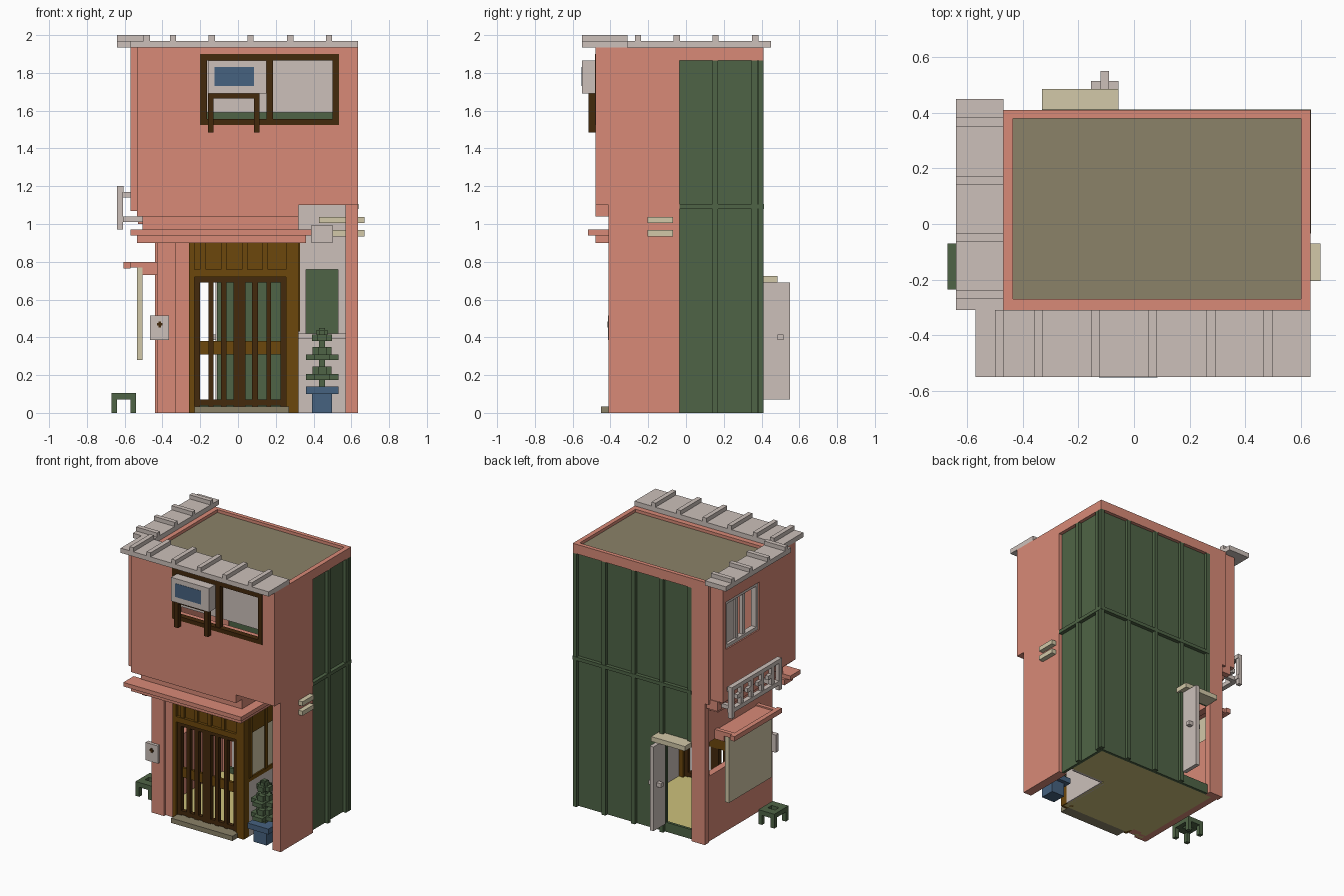
import bpy, bmesh
from mathutils import Vector

cube = bpy.data.objects.get("Cube")
if cube:
    bpy.data.objects.remove(cube, do_unlink=True)


def material(name, hex_code):
    lin = []
    for i in (0, 2, 4):
        c = int(hex_code[i:i + 2], 16) / 255
        lin.append(c / 12.92 if c <= 0.04045 else ((c + 0.055) / 1.055) ** 2.4)
    m = bpy.data.materials.new(name)
    m.use_nodes = True
    m.diffuse_color = (*lin, 1)
    m.node_tree.nodes["Principled BSDF"].inputs["Base Color"].default_value = (*lin, 1)
    return m


SALMON = material("salmon plaster", "D88A77")
GRAY = material("warm gray", "CCC0BA")
GREEN = material("dark green", "4F6446")
BLUE = material("slate blue", "466280")
BROWN = material("brown wood", "6C470C")
DARK = material("dark wood", "44290C")
CREAM = material("cream", "D2C8A8")
OLIVE = material("olive stone", "8B8268")
YELLOW = material("straw floor", "CDC17B")


def boxes(name, mat, items):
    """One object made of boxes, each given as x0, x1, y0, y1, z0, z1."""
    bm = bmesh.new()
    for x0, x1, y0, y1, z0, z1 in items:
        vs = bmesh.ops.create_cube(bm, size=1)["verts"]
        size = Vector((x1 - x0, y1 - y0, z1 - z0))
        mid = Vector((x0 + x1, y0 + y1, z0 + z1)) / 2
        for v in vs:
            v.co = v.co * size + mid
    me = bpy.data.meshes.new(name)
    bm.to_mesh(me)
    bm.free()
    me.materials.append(mat)
    ob = bpy.data.objects.new(name, me)
    bpy.context.collection.objects.link(ob)


def ring(axis, d0, d1, outer, hole):
    """Four boxes around a rectangular hole; rectangles are u0, u1, z0, z1."""
    a, b, c, d = outer
    e, f, g, h = hole
    rects = [(a, e, c, d), (f, b, c, d), (e, f, c, g), (e, f, h, d)]
    rects = [r for r in rects if r[1] - r[0] > 1e-4 and r[3] - r[2] > 1e-4]
    if axis == "y":
        return [(r[0], r[1], d0, d1, r[2], r[3]) for r in rects]
    return [(d0, d1, r[0], r[1], r[2], r[3]) for r in rects]


# Upper storey walls, jettied to the front and to the right side
boxes("upper_front_wall", SALMON,
      ring("y", -0.48, -0.44, (-0.535, 0.635, 1.10, 1.935), (-0.20, 0.535, 1.525, 1.90))
      + ring("y", -0.44, -0.40, (-0.535, 0.635, 1.10, 1.935), (-0.18, 0.515, 1.55, 1.88))
      + [(-0.535, 0.32, -0.48, -0.40, 1.04, 1.10)])
boxes("upper_side_wall", SALMON,
      ring("x", -0.57, -0.51, (-0.46, 0.385, 1.07, 1.935), (-0.04, 0.35, 1.45, 1.80)))
boxes("upper_floor", SALMON, [(-0.535, 0.32, -0.40, 0.36, 1.04, 1.08),
                              (0.32, 0.59, -0.40, 0.36, 1.10, 1.13)])
boxes("floor_beam", SALMON, [(-0.505, 0.32, -0.41, -0.35, 0.97, 1.04),
                             (-0.505, -0.43, -0.35, 0.35, 0.97, 1.04)])

# Lower walls and corner posts
boxes("left_wall", SALMON, [(0.57, 0.635, -0.41, -0.035, 0, 1.13),
                            (0.60, 0.635, -0.40, -0.035, 1.13, 1.935),
                            (0.60, 0.635, -0.035, 0.41, 1.865, 1.935)])
boxes("back_corner_post", SALMON, [(-0.44, -0.33, 0.36, 0.41, 0, 1.04),
                                   (-0.47, -0.33, 0.36, 0.41, 1.04, 1.865),
                                   (-0.53, -0.44, 0.345, 0.39, 1.0, 1.07),
                                   (-0.53, -0.47, 0.36, 0.385, 1.07, 1.935)])
boxes("lower_side_wall", SALMON,
      ring("x", -0.43, -0.38, (-0.385, 0.37, 0, 1.04), (-0.22, 0.34, 0.48, 0.73)))
boxes("front_pier", SALMON, [(-0.43, -0.33, -0.39, -0.33, 0, 0.97),
                             (-0.33, -0.26, -0.37, -0.31, 0, 0.97)])
boxes("door_lintel", SALMON, [(-0.33, 0.32, -0.40, -0.34, 0.90, 1.04),
                              (0.29, 0.32, -0.34, 0.05, 0.90, 1.10)])
boxes("front_canopy", SALMON, [(-0.57, 0.39, -0.52, -0.40, 0.94, 0.97),
                               (0.32, 0.39, -0.40, 0.03, 0.94, 0.97),
                               (-0.535, 0.36, -0.48, -0.38, 0.90, 0.94),
                               (0.32, 0.36, -0.38, 0.03, 0.90, 0.94)])

# Parapet, roof deck and ground floor
boxes("parapet", SALMON, [(-0.47, 0.60, 0.38, 0.41, 1.865, 1.935),
                          (-0.47, 0.60, -0.31, -0.27, 1.85, 1.935),
                          (-0.47, -0.435, -0.27, 0.38, 1.85, 1.935)])
boxes("roof_deck", OLIVE, [(-0.435, 0.60, -0.27, 0.38, 1.87, 1.913)])
boxes("ground_floor", YELLOW, [(-0.42, 0.31, -0.37, 0.365, 0, 0.03),
                               (0.31, 0.59, 0.05, 0.365, 0, 0.03)])
boxes("door_step", OLIVE, [(-0.23, 0.27, -0.45, -0.36, 0, 0.035)])

# Green cladding with battens on the back and left side
boxes("back_cladding", GREEN,
      ring("y", 0.365, 0.385, (-0.33, 0.61, 0, 1.865), (-0.33, -0.11, 0.07, 0.69)))
boxes("side_cladding", GREEN, [(0.59, 0.61, -0.035, 0.385, 0, 1.865)])
battens = [(x, x + 0.03, 0.385, 0.41, 0, 1.865) for x in (-0.10, 0.13, 0.37, 0.605)]
battens += [(-0.33, -0.30, 0.385, 0.41, 0.73, 1.865), (-0.33, 0.635, 0.385, 0.412, 1.08, 1.105)]
battens += [(0.61, 0.635, y, y + 0.03, 0, 1.865) for y in (0.14, 0.348)]
battens += [(0.61, 0.637, -0.035, 0.412, 1.08, 1.105)]
boxes("cladding_battens", GREEN, battens)

# Eaves with ribs
boxes("front_eave", GRAY, [(-0.57, 0.635, -0.55, -0.31, 1.935, 1.97)]
      + [(x, x + 0.033, -0.55, -0.31, 1.97, 2.0) for x in (-0.50, -0.36, -0.155, 0.05, 0.26, 0.465)])
boxes("side_eave", GRAY, [(-0.64, -0.47, -0.31, 0.45, 1.935, 1.97)]
      + [(-0.64, -0.47, y, y + 0.033, 1.97, 2.0) for y in (-0.27, -0.065, 0.14, 0.35)])

# Upper front window with blinds
boxes("front_window_frame", DARK,
      ring("y", -0.482, -0.44, (-0.20, 0.535, 1.525, 1.90), (-0.165, 0.50, 1.555, 1.865))
      + [(0.15, 0.185, -0.475, -0.44, 1.555, 1.865)])
boxes("window_blinds", GRAY, [(-0.18, 0.515, -0.41, -0.40, 1.59, 1.88)])

# Cooling unit on wooden brackets
boxes("cooling_unit", GRAY, [(-0.16, 0.15, -0.55, -0.44, 1.69, 1.865)])
boxes("cooling_unit_panel", BLUE, [(-0.125, 0.085, -0.552, -0.55, 1.73, 1.83)])
boxes("cooling_unit_brackets", DARK, [(-0.16, 0.115, -0.515, -0.48, 1.665, 1.69)]
      + [(x, x + 0.03, -0.515, -0.48, 1.485, 1.69) for x in (-0.16, 0.085)])

# Upper side window
boxes("side_window_frame", GRAY,
      ring("x", -0.56, -0.52, (-0.04, 0.35, 1.45, 1.80), (-0.015, 0.325, 1.475, 1.775))
      + [(-0.55, -0.525, y, y + 0.03, 1.475, 1.775) for y in (0.10, 0.18)])
boxes("side_window_pane", GRAY, [(-0.54, -0.53, 0.20, 0.325, 1.475, 1.775)])

# Side railing
rail = [(-0.64, -0.605, -0.20, 0.38, 1.17, 1.20), (-0.64, -0.605, -0.20, 0.38, 1.01, 1.04)]
rail += [(-0.64, -0.61, y, y + 0.03, 0.97, 1.20) for y in (-0.20, 0.35)]
for y in (-0.12, 0.0, 0.12, 0.24):
    rail += [(-0.635, -0.61, y, y + 0.03, 1.04, 1.17), (-0.635, -0.61, y, y + 0.07, 1.09, 1.12)]
rail += [(-0.64, -0.50, y, y + 0.03, 1.01, 1.04) for y in (-0.17, 0.31)]
rail += [(-0.61, -0.57, y, y + 0.03, 1.14, 1.17) for y in (-0.17, 0.31)]
boxes("side_railing", GRAY, rail)

# Side awning and hanging blind
boxes("side_awning", SALMON, [(-0.57, -0.42, -0.22, 0.27, 0.77, 0.79),
                              (-0.605, -0.57, -0.25, 0.30, 0.765, 0.80)]
      + [(-0.57, -0.42, y, y + 0.03, 0.77, 0.80) for y in (-0.23, 0.25)]
      + [(-0.505, -0.42, y, y + 0.04, 0.73, 0.77) for y in (-0.23, 0.24)])
boxes("hanging_blind", CREAM, [(-0.535, -0.505, -0.235, 0.265, 0.28, 0.77)])

# Entrance frame, transom and return wall with a plastered base
boxes("entrance_frame", BROWN, [(-0.26, -0.23, -0.39, -0.33, 0, 0.90),
                                (0.255, 0.32, -0.39, -0.33, 0, 0.90),
                                (-0.23, 0.255, -0.37, -0.34, 0.76, 0.90),
                                (-0.23, 0.255, -0.39, -0.33, 0.72, 0.76)]
      + [(x, x + 0.03, -0.385, -0.37, 0.76, 0.90) for x in (-0.20, -0.09, 0.02, 0.13)])
boxes("return_wall", BROWN,
      ring("x", 0.29, 0.32, (-0.33, 0.03, 0.40, 0.90), (-0.29, 0.0, 0.43, 0.75))
      + [(0.32, 0.327, y, y + 0.03, 0.43, 0.90) for y in (-0.33, -0.15, 0.0)])
boxes("return_base", GRAY, [(0.29, 0.32, -0.33, 0.03, 0, 0.40)])
boxes("return_window", CREAM, [(0.30, 0.31, -0.29, 0.0, 0.43, 0.75)])

# Barred sliding doors, with the rail behind the bars
bars = [(-0.23, -0.20), (-0.155, -0.13), (-0.09, -0.06), (-0.025, 0.04),
        (0.075, 0.105), (0.15, 0.175), (0.225, 0.255)]
boxes("door_bars", DARK, [(a, b, -0.375, -0.345, 0.035, 0.72) for a, b in bars]
      + [(-0.23, 0.255, -0.375, -0.345, z, z + 0.03) for z in (0.04, 0.69)])
boxes("door_rail", BROWN, [(-0.23, 0.255, -0.36, -0.34, 0.31, 0.38)])

# Recess beside the entrance
boxes("recess_wall", GRAY,
      ring("y", 0.03, 0.05, (0.32, 0.57, 0, 1.10), (0.36, 0.53, 0.42, 0.76))
      + [(0.32, 0.57, 0.01, 0.03, 0.39, 0.42)])
boxes("recess_lamp", GRAY, [(0.39, 0.50, -0.05, 0.03, 0.90, 0.995)])
boxes("wall_vents", CREAM, [(x, 0.67, -0.205, -0.07, z, z + 0.033)
                            for x, z in ((0.50, 0.935), (0.43, 1.005))])

# Potted shrub with cross-shaped tiers
PX, PY = 0.445, -0.325


def tier(hx, hy, z0, z1):
    return (PX - hx, PX + hx, PY - hy, PY + hy, z0, z1)


boxes("plant_pot", BLUE, [tier(0.053, 0.053, 0, 0.10), tier(0.086, 0.08, 0.10, 0.14)])
shrub = [tier(0.016, 0.016, 0.13, 0.45)]
for half, z0, z1 in ((0.086, 0.175, 0.205), (0.05, 0.205, 0.245), (0.086, 0.28, 0.31),
                     (0.05, 0.31, 0.35), (0.052, 0.38, 0.415), (0.03, 0.415, 0.44)):
    shrub += [tier(half, half * 0.45, z0, z1), tier(half * 0.45, half, z0, z1)]
boxes("shrub", GREEN, shrub)

# Meter box on the front pier
boxes("meter_box", GRAY, [(-0.465, -0.365, -0.412, -0.38, 0.385, 0.515)])
boxes("meter_dial", DARK, [(-0.43, -0.40, -0.415, -0.412, 0.462, 0.476),
                           (-0.422, -0.408, -0.415, -0.412, 0.453, 0.485)])

# Open back door with knobs and a small hood
boxes("back_door", GRAY, [(-0.12, -0.09, 0.41, 0.55, 0.07, 0.69),
                          (-0.155, -0.055, 0.485, 0.515, 0.385, 0.415)])
boxes("back_door_hood", CREAM, [(-0.33, -0.055, 0.38, 0.485, 0.69, 0.725)])

# Stool with a slot in the seat
boxes("stool", GREEN,
      [(-0.67, -0.635, -0.235, -0.07, 0.07, 0.105), (-0.575, -0.54, -0.235, -0.07, 0.07, 0.105),
       (-0.635, -0.575, -0.235, -0.175, 0.07, 0.105), (-0.635, -0.575, -0.13, -0.07, 0.07, 0.105)]
      + [(x, x + 0.03, y, y + 0.03, 0, 0.07) for x in (-0.67, -0.57) for y in (-0.235, -0.10)])
